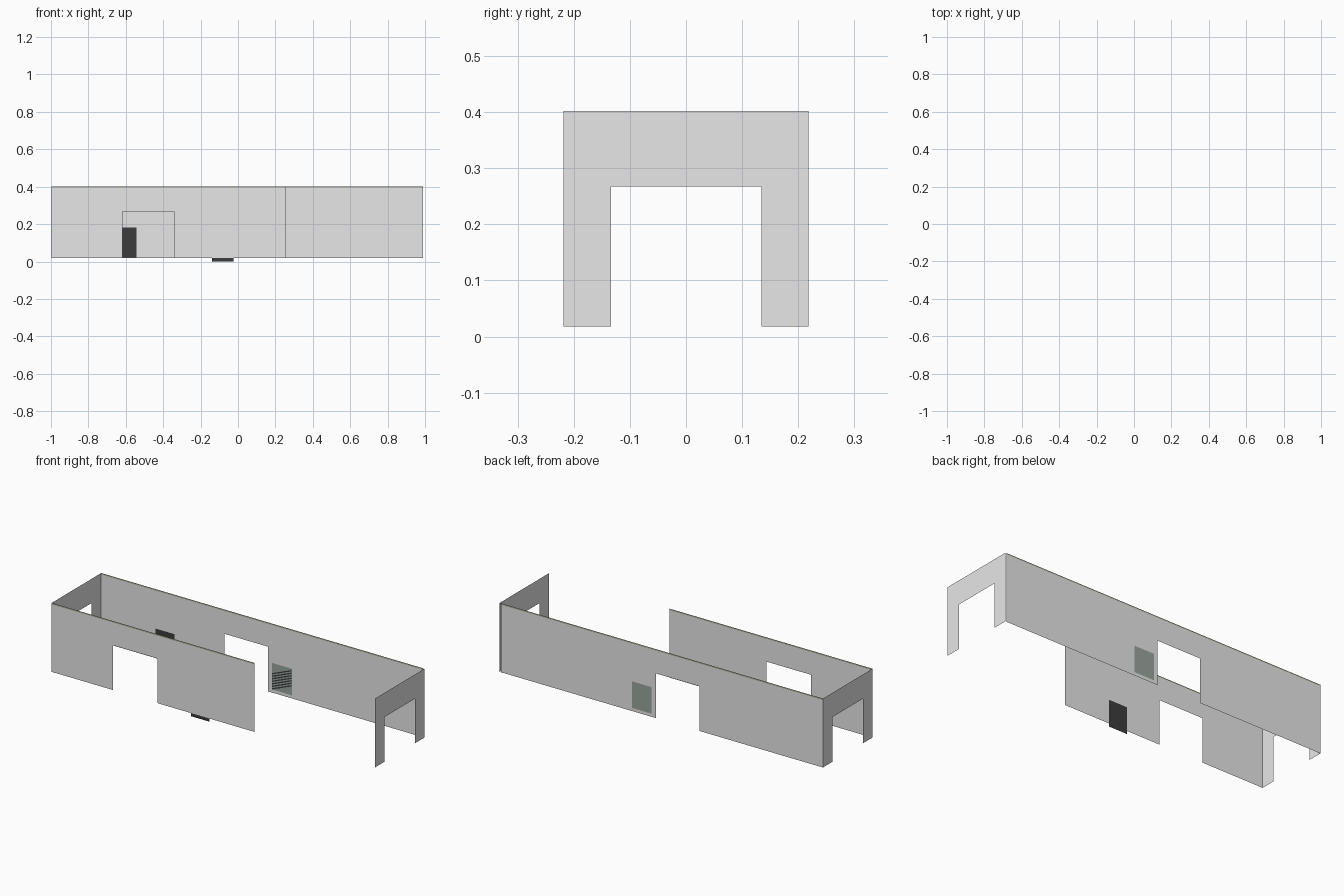
import bpy

cube = bpy.data.objects.get("Cube")
if cube:
    bpy.data.objects.remove(cube, do_unlink=True)


def material(name, rgb):
    m = bpy.data.materials.new(name)
    m.use_nodes = True
    m.diffuse_color = (*rgb, 1)
    m.node_tree.nodes["Principled BSDF"].inputs["Base Color"].default_value = (*rgb, 1)
    return m


GREY = material("wall grey", (0.8, 0.8, 0.8))
GREEN = material("panel green", (0.31, 0.375, 0.335))
DARK = material("panel black", (0.045, 0.045, 0.045))
TAN = material("trim olive", (0.42, 0.42, 0.32))

FLOOR, TOP, DOOR = 0.018, 0.402, 0.267
END, SIDE, GAP = 0.997, 0.218, 0.001


def sheet(name, mat, faces, axis, offset):
    """Flat sheet from outlines of (along, height) points, standing across the given axis."""
    verts, polys = [], []
    for outline in faces:
        polys.append(range(len(verts), len(verts) + len(outline)))
        for a, z in outline:
            verts.append((offset, a, z) if axis == "x" else (a, offset, z))
    mesh = bpy.data.meshes.new(name)
    mesh.from_pydata(verts, [], [list(p) for p in polys])
    mesh.materials.append(mat)
    obj = bpy.data.objects.new(name, mesh)
    bpy.context.collection.objects.link(obj)
    return obj


def rect(a0, a1, z0, z1):
    return [(a0, z0), (a1, z0), (a1, z1), (a0, z1)]


def wall(name, axis, offset, a0, a1, d0, d1):
    """Wall from a0 to a1 with a doorway from d0 to d1."""
    parts = [rect(a0, d0, FLOOR, TOP), rect(d0, d1, DOOR, TOP), rect(d1, a1, FLOOR, TOP)]
    return sheet(name, GREY, parts, axis, offset)


# Long walls and end walls, each with a doorway
wall("front_wall", "y", -SIDE, -END, 0.255, -0.617, -0.343)
wall("back_wall", "y", SIDE, -END, 0.99, -0.235, 0.033)
for side, sign in (("left", 1), ("right", -1)):
    wall(side + "_end_wall", "x", sign * END, -SIDE, SIDE, -0.134, 0.135)

# Thin trim along the top edges of the long walls, on both faces
for name, y, x1 in (("front", -SIDE, 0.255), ("back", SIDE, 0.99)):
    for face, d in (("inner", -GAP), ("outer", GAP)):
        offset = y + d * (1 if y > 0 else -1)
        sheet(f"{name}_{face}_trim", TAN, [rect(-END, x1, TOP - 0.007, TOP)], "y", offset)

# Dark panels on the inside of the long walls
sheet("front_inner_panel", DARK, [rect(-0.138, -0.023, 0, 0.15)], "y", -SIDE + GAP)
sheet("back_inner_panel", DARK, [rect(-0.66, -0.543, 0.022, 0.183)], "y", SIDE - GAP)

# Green panel beside the back doorway, shown on both faces
X0, X1, Z0, Z1 = 0.058, 0.18, 0.036, 0.184
for face, d in (("inner", -GAP), ("outer", GAP)):
    sheet(f"green_panel_{face}", GREEN, [rect(X0, X1, Z0, Z1)], "y", SIDE + d)

# Slanted dark slats on the inner green panel
count, rise = 7, 0.05
step = (Z1 - Z0 - rise) / count
slats = []
for i in range(count):
    z = Z0 + i * step
    slats.append([(X0, z), (X1, z + rise), (X1, z + rise + step / 2), (X0, z + step / 2)])
sheet("green_panel_slats", DARK, slats, "y", SIDE - 2 * GAP)
